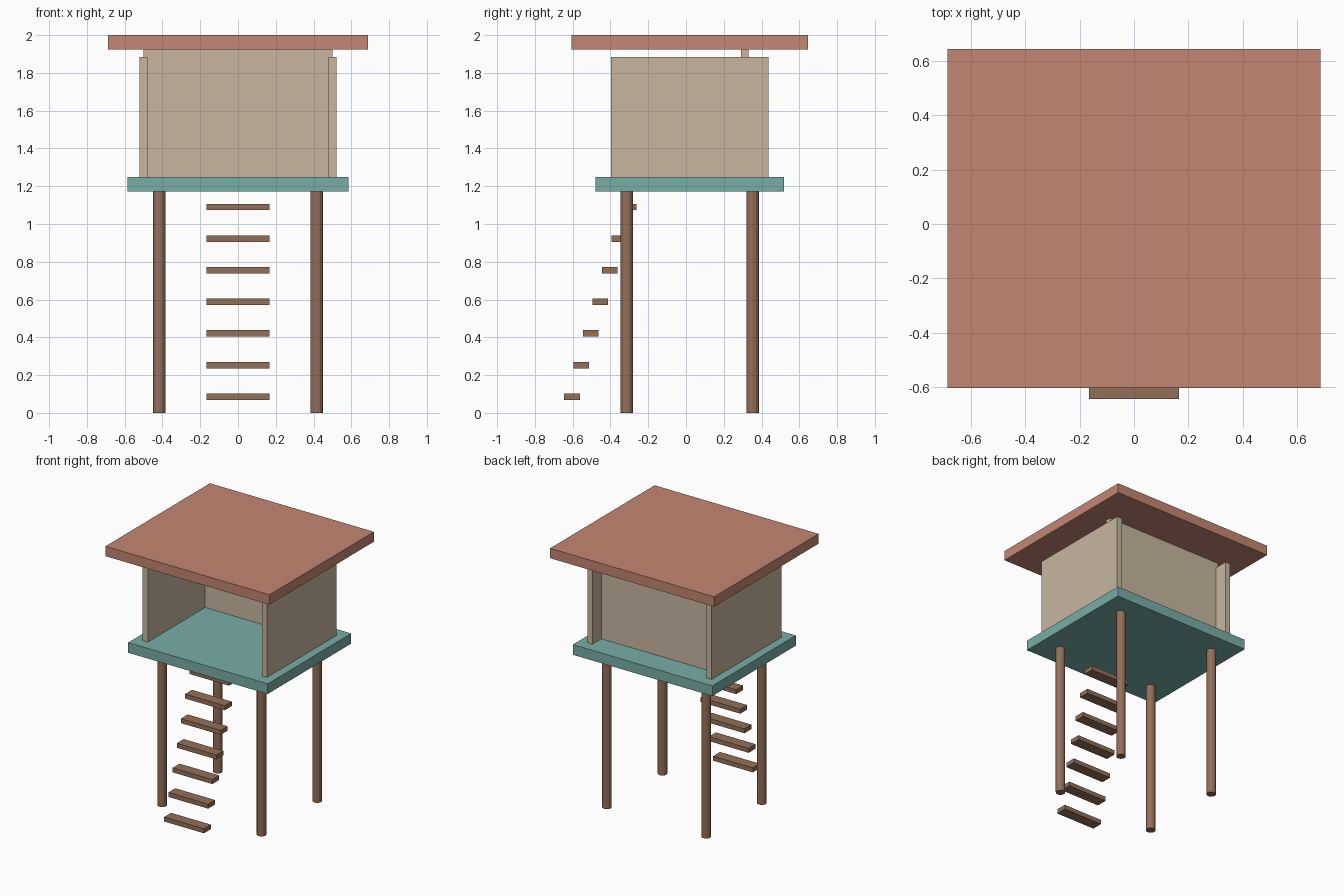
import bpy

if "Cube" in bpy.data.objects:
    bpy.data.objects.remove(bpy.data.objects["Cube"])

OY = 0.02  # the house sits slightly behind the origin, the ladder in front


def material(name, rgb):
    m = bpy.data.materials.new(name)
    m.diffuse_color = (*rgb, 1.0)
    m.use_nodes = True
    m.node_tree.nodes["Principled BSDF"].inputs["Base Color"].default_value = m.diffuse_color
    return m


ROOF = material("roof_red", (0.55, 0.24, 0.17))
WALL = material("wall_tan", (0.58, 0.47, 0.35))
DECK = material("deck_teal", (0.19, 0.42, 0.38))
WOOD = material("wood_brown", (0.29, 0.16, 0.10))


def finish(name, mat):
    ob = bpy.context.object
    ob.name = ob.data.name = name
    ob.data.materials.append(mat)
    bpy.ops.object.transform_apply(location=False, rotation=False, scale=True)


def box(name, center, size, mat):
    bpy.ops.mesh.primitive_cube_add(size=1, location=center)
    bpy.context.object.scale = size
    finish(name, mat)


def post(name, x, y, height):
    bpy.ops.mesh.primitive_cylinder_add(
        vertices=12, radius=0.0335, depth=height, location=(x, y, height / 2))
    finish(name, WOOD)


# Platform and roof slabs
box("platform", (0, OY, 1.2115), (1.17, 1.0, 0.077), DECK)
box("roof", (0, OY, 1.9625), (1.375, 1.25, 0.075), ROOF)

# Side walls stop short of the roof; the back wall reaches it. Front is open.
for side, s in (("left", -1), ("right", 1)):
    box(f"{side}_wall", (s * 0.5, OY, 1.5665), (0.042, 0.833, 0.633), WALL)
box("back_wall", (0, 0.31, 1.5875), (1.0, 0.04, 0.675), WALL)

# Four support posts
for side, sx in (("left", -1), ("right", 1)):
    for end, sy in (("front", -1), ("back", 1)):
        post(f"{end}_{side}_post", sx * 0.4165, OY + sy * 0.333, 1.173)

# Sloping ladder of floating rungs
for i in range(7):
    box(f"ladder_rung_{i + 1}", (0, -0.604 + 0.05 * i, 0.086 + 0.1673 * i),
        (0.333, 0.083, 0.034), WOOD)
